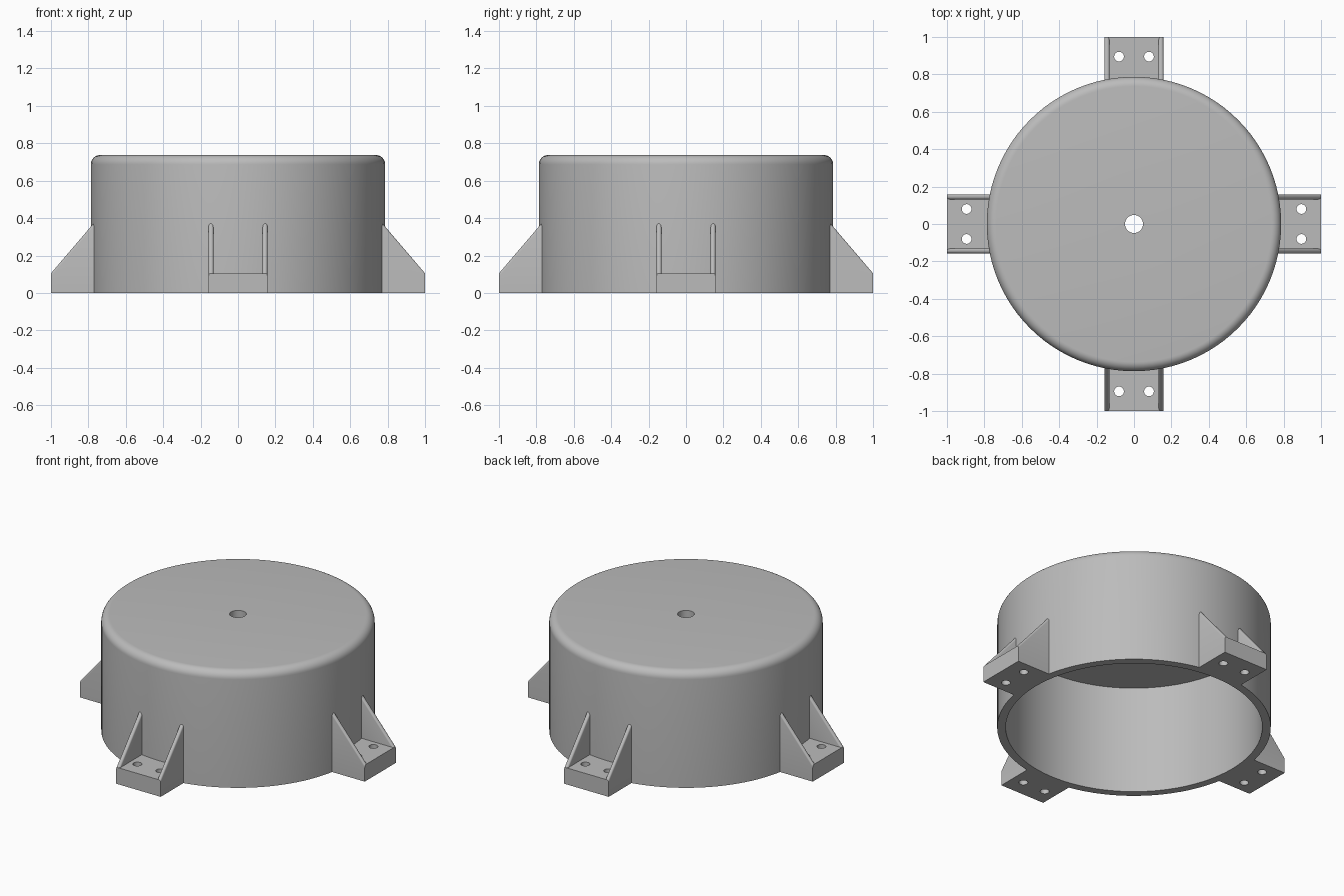
import bpy, bmesh, math
from mathutils import Matrix, Vector

if "Cube" in bpy.data.objects:
    bpy.data.objects.remove(bpy.data.objects["Cube"], do_unlink=True)

OUTER, INNER, HEIGHT, WALL = 0.787, 0.738, 0.737, 0.05
FILLET, HOLE = 0.05, 0.048
HALF_W, RIB, BASE_H = 0.157, 0.025, 0.105

grey = bpy.data.materials.new("plain grey")
grey.use_nodes = True
COLOUR = (0.5, 0.5, 0.5, 1)
grey.diffuse_color = COLOUR
grey.node_tree.nodes["Principled BSDF"].inputs["Base Color"].default_value = COLOUR


def make_object(name, bm):
    bmesh.ops.recalc_face_normals(bm, faces=bm.faces)
    mesh = bpy.data.meshes.new(name)
    bm.to_mesh(mesh)
    bm.free()
    obj = bpy.data.objects.new(name, mesh)
    bpy.context.collection.objects.link(obj)
    mesh.materials.append(grey)
    return obj


def select_only(obj):
    bpy.ops.object.select_all(action='DESELECT')
    obj.select_set(True)
    bpy.context.view_layer.objects.active = obj


def smooth(obj):
    select_only(obj)
    bpy.ops.object.shade_smooth_by_angle(angle=math.radians(30))


def combine(obj, other, operation):
    """Apply a boolean and discard the second object."""
    mod = obj.modifiers.new("boolean", 'BOOLEAN')
    mod.operation, mod.solver, mod.object = operation, 'EXACT', other
    select_only(obj)
    bpy.ops.object.modifier_apply(modifier=mod.name)
    bpy.data.objects.remove(other, do_unlink=True)


def extrude_xz(name, points, y0, y1, round_edge=None):
    """Extrude an x-z outline along y; optionally round one outline side."""
    bm = bmesh.new()
    face = bm.faces.new([bm.verts.new((x, y0, z)) for x, z in points])
    moved = bmesh.ops.extrude_face_region(bm, geom=[face])["geom"]
    verts = [v for v in moved if isinstance(v, bmesh.types.BMVert)]
    bmesh.ops.translate(bm, verts=verts, vec=(0, y1 - y0, 0))
    if round_edge:
        a, b = (Vector(points[i]) for i in round_edge)
        edges = [e for e in bm.edges if abs(e.verts[0].co.y - e.verts[1].co.y) < 1e-5
                 and all(min((Vector((v.co.x, v.co.z)) - p).length for p in (a, b)) < 1e-5
                         for v in e.verts)
                 and abs(e.verts[0].co.x - e.verts[1].co.x) > 1e-5]
        bmesh.ops.bevel(bm, geom=edges, offset=0.011, segments=4, profile=0.5,
                        affect='EDGES', clamp_overlap=True)
    return make_object(name, bm)


def cylinder(name, radius, x, y, z0, z1, sides):
    bm = bmesh.new()
    bmesh.ops.create_cone(bm, cap_ends=True, segments=sides, radius1=radius, radius2=radius,
                          depth=z1 - z0, matrix=Matrix.Translation((x, y, (z0 + z1) / 2)))
    return make_object(name, bm)


# Cup-shaped housing: turned profile with a filleted rim and a centre hole
profile = [(HOLE, HEIGHT - WALL), (INNER, HEIGHT - WALL), (INNER, 0), (OUTER, 0)]
for i in range(9):
    a = math.radians(90 * i / 8)
    profile.append((OUTER - FILLET + FILLET * math.cos(a), HEIGHT - FILLET + FILLET * math.sin(a)))
profile.append((HOLE, HEIGHT))
bm = bmesh.new()
ring = [bm.verts.new((r, 0, z)) for r, z in profile]
edges = [bm.edges.new((ring[i], ring[(i + 1) % len(ring)])) for i in range(len(ring))]
bmesh.ops.spin(bm, geom=ring + edges, cent=(0, 0, 0), axis=(0, 0, 1),
               angle=math.tau, steps=96, use_merge=True)
bmesh.ops.remove_doubles(bm, verts=bm.verts, dist=1e-5)
smooth(make_object("housing", bm))

# Mounting bracket: foot, two sloping ribs, two screw holes
IN = 0.7
slope_top = BASE_H + (1 - IN) * 1.17
bracket = extrude_xz("bracket", [(IN, 0), (1, 0), (1, BASE_H), (IN, BASE_H)],
                     -HALF_W + RIB / 2, HALF_W - RIB / 2)
for y in (-HALF_W, HALF_W - RIB):
    rib = extrude_xz("rib", [(IN, 0), (1, 0), (1, BASE_H), (IN, slope_top)], y, y + RIB, (2, 3))
    combine(bracket, rib, 'UNION')
for y in (-0.08, 0.08):
    combine(bracket, cylinder("screw_hole", 0.026, 0.895, y, -0.1, 0.3, 32), 'DIFFERENCE')
combine(bracket, cylinder("housing_cutter", OUTER, 0, 0, -0.1, 1, 96), 'DIFFERENCE')
smooth(bracket)

# One bracket on each side
bracket.name = "bracket_left"
for k, side in enumerate(("back", "right", "front"), 1):
    copy = bpy.data.objects.new("bracket_" + side, bracket.data)
    copy.rotation_euler.z = k * math.pi / 2
    bpy.context.collection.objects.link(copy)
